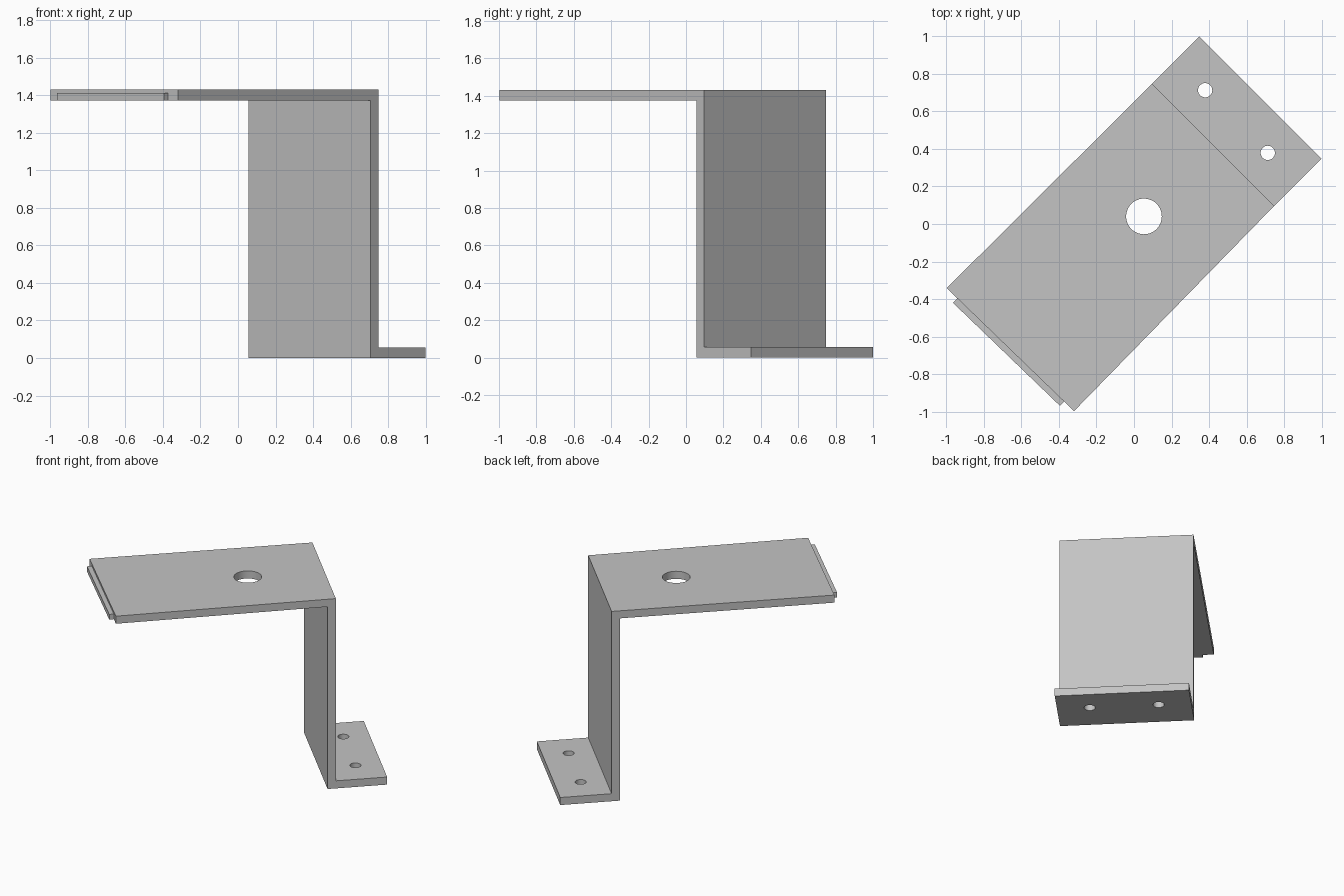
import bpy
import bmesh
import math
from mathutils import Matrix

cube = bpy.data.objects.get("Cube")
if cube:
    bpy.data.objects.remove(cube, do_unlink=True)

steel = bpy.data.materials.new("grey_steel")
steel.use_nodes = True
grey = (0.55, 0.55, 0.55, 1)
steel.diffuse_color = grey
steel.node_tree.nodes["Principled BSDF"].inputs["Base Color"].default_value = grey

# Parts are laid out along local x (length) and y (width), then turned
TURN = Matrix.Rotation(math.radians(45), 4, "Z")
HALF_W = 0.46
THICK = 0.057
HEIGHT = 1.43


def loft(name, side_a, side_b):
    """Solid between two matching outlines of 3D points."""
    bm = bmesh.new()
    a = [bm.verts.new(p) for p in side_a]
    b = [bm.verts.new(p) for p in side_b]
    bm.faces.new(a)
    bm.faces.new(b)
    for i in range(len(a)):
        j = (i + 1) % len(a)
        bm.faces.new((a[i], a[j], b[j], b[i]))
    bmesh.ops.recalc_face_normals(bm, faces=bm.faces)
    bm.transform(TURN)
    mesh = bpy.data.meshes.new(name)
    bm.to_mesh(mesh)
    bm.free()
    mesh.materials.append(steel)
    obj = bpy.data.objects.new(name, mesh)
    bpy.context.collection.objects.link(obj)
    return obj


def drill(target, name, x, y, z, radius):
    """Cut a round vertical hole through a plate."""
    bpy.ops.mesh.primitive_cylinder_add(
        vertices=48, radius=radius, depth=THICK * 3,
        location=TURN @ Matrix.Translation((x, y, z)).translation)
    cutter = bpy.context.object
    cutter.name = name
    cutter.data.materials.append(steel)
    cutter.hide_render = True
    cutter.hide_set(True)
    cutter.display_type = "WIRE"
    mod = target.modifiers.new(name, "BOOLEAN")
    mod.operation = "DIFFERENCE"
    mod.solver = "EXACT"
    mod.object = cutter
    # Bake the hole and drop the cutter
    bpy.context.view_layer.objects.active = target
    bpy.ops.object.modifier_apply(modifier=name)
    bpy.data.objects.remove(cutter, do_unlink=True)


# Folded bracket: foot, upright wall and top plate with a slightly skewed end
def bracket_side(end, end_y, y):
    wall, foot_end = 0.597, 0.953
    low = HEIGHT - THICK
    return [(end, end_y, HEIGHT), (end, end_y, low),
            (wall - THICK, y, low), (wall - THICK, y, 0),
            (foot_end, y, 0), (foot_end, y, THICK),
            (wall, y, THICK), (wall, y, HEIGHT)]


bracket = loft("folded_bracket",
               bracket_side(-0.947, 0.464, HALF_W),
               bracket_side(-0.931, -0.479, -HALF_W))

# Thin lip along the free end of the top plate
lip_plan = [(-0.979, 0.386), (-0.964, -0.405), (-0.932, -0.405), (-0.944, 0.386)]
loft("end_lip",
     [(x, y, HEIGHT - THICK) for x, y in lip_plan],
     [(x, y, 1.412) for x, y in lip_plan])

# Large hole in the top plate, two screw holes in the foot
drill(bracket, "centre_hole", 0.066, -0.009, HEIGHT - THICK / 2, 0.095)
for side in (-1, 1):
    drill(bracket, "screw_hole", 0.772, side * 0.236, THICK / 2, 0.038)

# Smooth hole walls, crisp folds
bpy.ops.object.select_all(action="DESELECT")
bracket.select_set(True)
bpy.context.view_layer.objects.active = bracket
bpy.ops.object.shade_smooth_by_angle(angle=math.radians(30))
